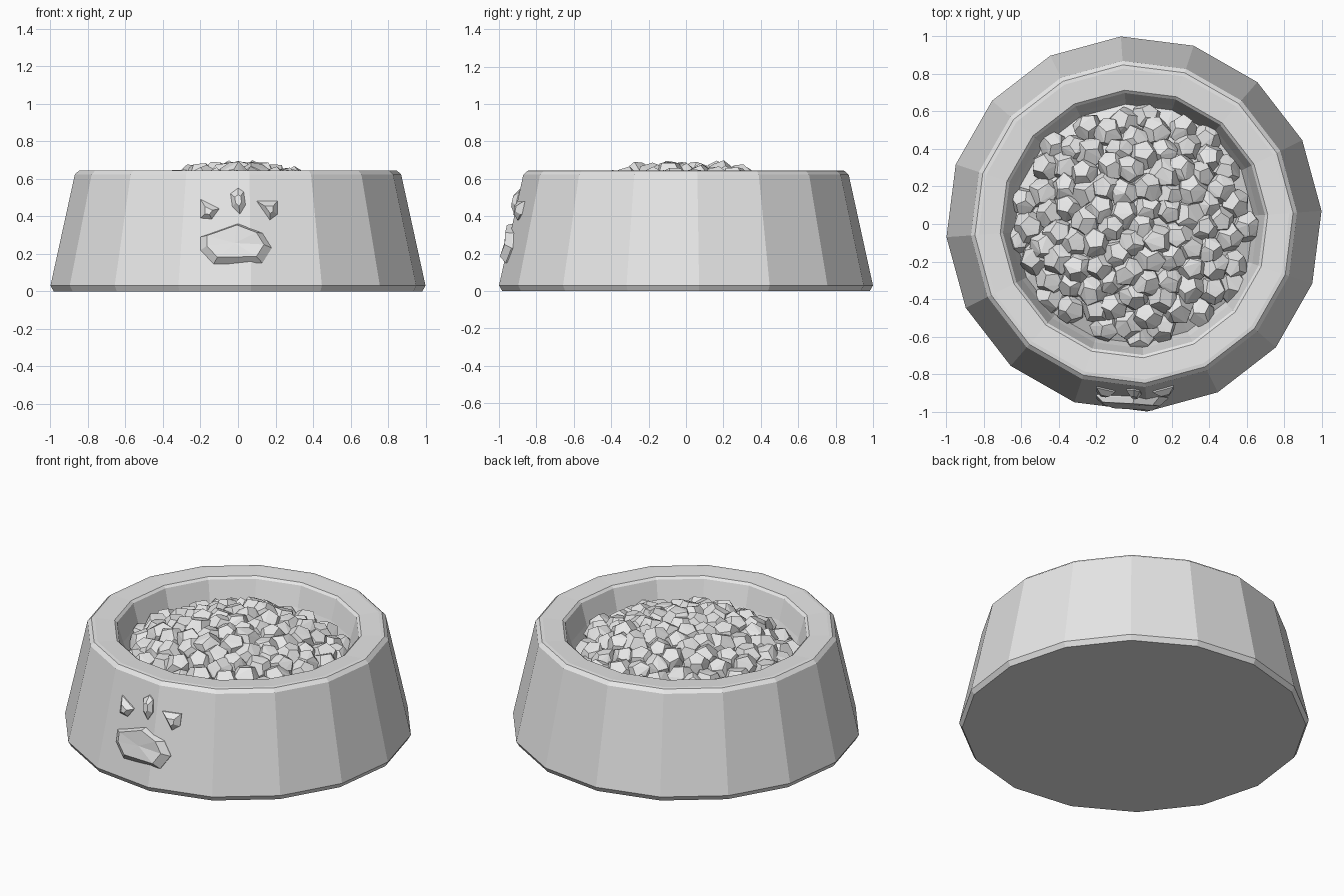
import bpy, bmesh, math, random
from mathutils import Vector, Matrix, Euler

random.seed(7)
if "Cube" in bpy.data.objects:
    bpy.data.objects.remove(bpy.data.objects["Cube"], do_unlink=True)

SIDES = 16
STEP = 2 * math.pi / SIDES
TURN = math.radians(4)

grey = bpy.data.materials.new("plain grey")
grey.use_nodes = True
grey.diffuse_color = (0.8, 0.8, 0.8, 1)
grey.node_tree.nodes["Principled BSDF"].inputs["Base Color"].default_value = (0.8, 0.8, 0.8, 1)


def finish(bm, name):
    bmesh.ops.recalc_face_normals(bm, faces=bm.faces)
    mesh = bpy.data.meshes.new(name)
    bm.to_mesh(mesh)
    bm.free()
    mesh.materials.append(grey)
    obj = bpy.data.objects.new(name, mesh)
    bpy.context.collection.objects.link(obj)
    return obj


def bridge(bm, a, b):
    for i in range(len(a)):
        j = (i + 1) % len(a)
        bm.faces.new((a[i], a[j], b[j], b[i]))


def lathe(name, profile):
    bm = bmesh.new()
    rings = []
    for r, z in profile:
        rings.append([bm.verts.new((r * math.cos(TURN + i * STEP), r * math.sin(TURN + i * STEP), z))
                      for i in range(SIDES)])
    for a, b in zip(rings, rings[1:]):
        bridge(bm, a, b)
    bm.faces.new(rings[0])
    bm.faces.new(rings[-1])
    return finish(bm, name)


# Bowl: sloping outside, softened rim, recessed inside
lathe("bowl", [(0.985, 0), (1.002, 0.03), (0.872, 0.622), (0.85, 0.643),
               (0.83, 0.645), (0.715, 0.638), (0.7, 0.625), (0.665, 0.5), (0.62, 0.38)])


# Kibble: faceted pellets in a spiral heap over a domed filler
def heap_height(r):
    return 0.715 - 0.47 * r * r


lathe("kibble_base", [(0.63, 0.39)] + [(r, heap_height(r) - 0.085) for r in (0.64, 0.5, 0.3, 0.1)])

ball = bmesh.new()
bmesh.ops.create_icosphere(ball, subdivisions=1, radius=1)
corners = [f.calc_center_median().normalized() for f in ball.faces]
ball.free()

heap = bmesh.new()
COUNT = 95
for i in range(COUNT):
    r = 0.615 * math.sqrt((i + 0.4) / COUNT)
    angle = i * math.pi * (3 - math.sqrt(5))
    size = random.uniform(0.078, 0.096)
    top = heap_height(r) + random.uniform(-0.025, 0.005)
    place = Vector((r * math.cos(angle) + random.uniform(-0.015, 0.015),
                    r * math.sin(angle) + random.uniform(-0.015, 0.015), top - size * 0.95))
    spin = Euler([random.uniform(0, math.tau) for _ in range(3)]).to_matrix()
    points = [heap.verts.new(place + spin @ c * size * random.uniform(0.9, 1.08)) for c in corners]
    hull = bmesh.ops.convex_hull(heap, input=points)
    spare = [v for v in hull["geom_interior"] if isinstance(v, bmesh.types.BMVert)]
    bmesh.ops.delete(heap, geom=spare, context='VERTS')
finish(heap, "kibble")


# Paw emblem: raised pads that follow the front of the bowl
def front_y(x, z):
    inner = (1.002 - 0.13 * (z - 0.03) / 0.592) * math.cos(STEP / 2)
    facings = [TURN - math.pi / 2 + k * STEP / 2 for k in (-3, -1, 1, 3)]
    return max((inner - x * math.cos(a)) / math.sin(a) for a in facings)


def pad(name, outline, height, scale, lift):
    bm = bmesh.new()
    cx = sum(p[0] for p in outline) / len(outline)
    cz = sum(p[1] for p in outline) / len(outline)

    def ring(s, out, dz):
        pts = [(cx + (x - cx) * s, cz + (z - cz) * s + dz) for x, z in outline]
        return [bm.verts.new((x, front_y(x, z) - out, z)) for x, z in pts]

    back, base, cap = ring(1, -0.03, 0), ring(1, 0.008, 0), ring(scale, height, lift)
    bridge(bm, back, base)
    bridge(bm, base, cap)
    bm.faces.new(back)
    bmesh.ops.poke(bm, faces=[bm.faces.new(cap)])
    return finish(bm, name)


pad("paw_main_pad", [(-0.2, 0.22), (-0.13, 0.145), (0.13, 0.15), (0.18, 0.23), (0.13, 0.31),
                     (0, 0.36), (-0.14, 0.31), (-0.2, 0.29)], 0.038, 0.8, 0.015)
pad("paw_toe_right", [(-0.2, 0.49), (-0.2, 0.39), (-0.14, 0.385), (-0.1, 0.44)], 0.035, 0.4, 0)
pad("paw_toe_middle", [(-0.04, 0.52), (-0.03, 0.45), (0.01, 0.41), (0.04, 0.46),
                       (0.03, 0.53), (0, 0.55)], 0.035, 0.45, 0)
pad("paw_toe_left", [(0.1, 0.48), (0.17, 0.38), (0.21, 0.41), (0.21, 0.48)], 0.035, 0.4, 0)
